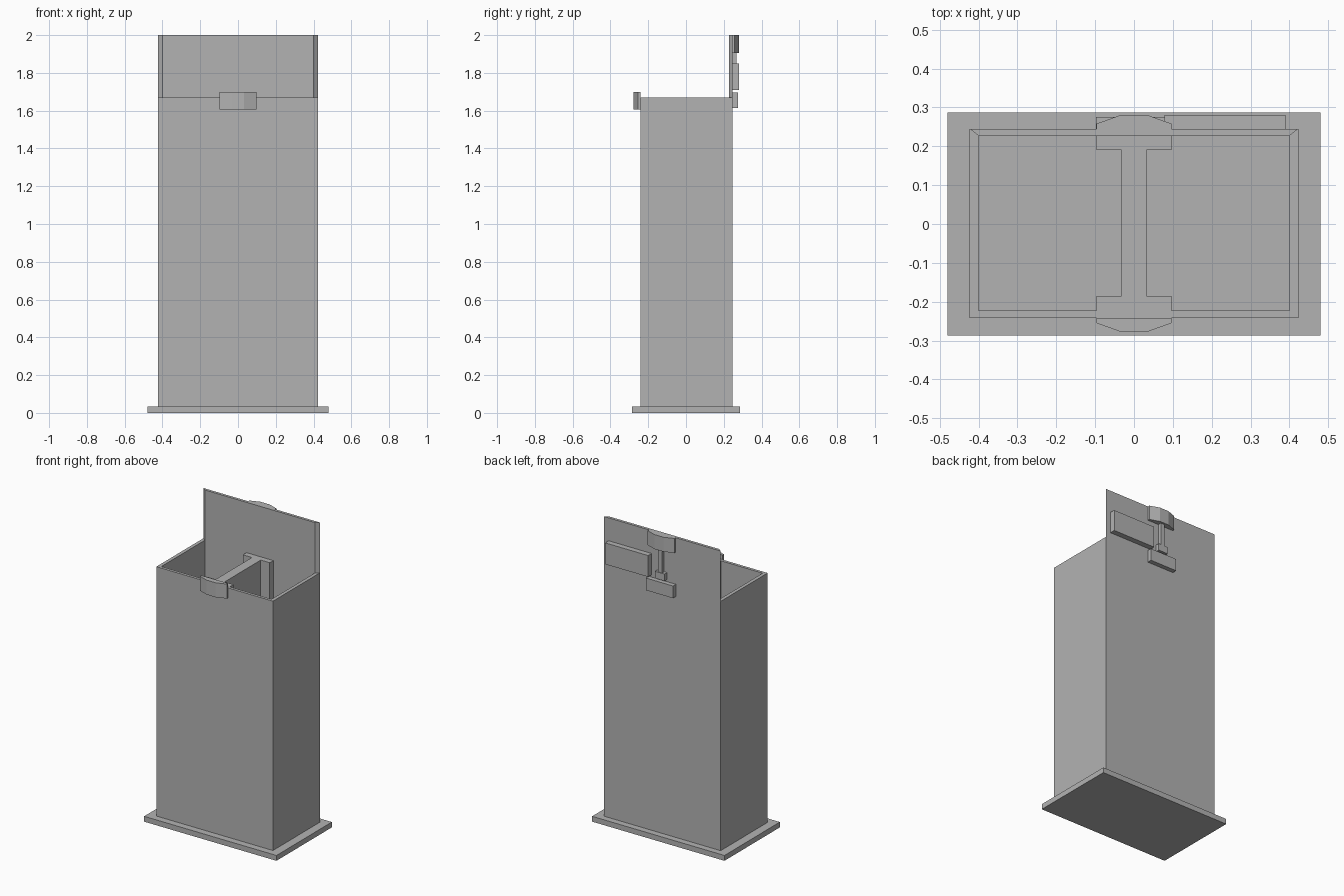
import bpy, bmesh

if "Cube" in bpy.data.objects:
    bpy.data.objects.remove(bpy.data.objects["Cube"])

grey = bpy.data.materials.new("plain grey")
grey.diffuse_color = (0.45, 0.45, 0.45, 1)
grey.use_nodes = True
grey.node_tree.nodes["Principled BSDF"].inputs["Base Color"].default_value = grey.diffuse_color


def finish(name, bm):
    bmesh.ops.recalc_face_normals(bm, faces=bm.faces)
    mesh = bpy.data.meshes.new(name)
    bm.to_mesh(mesh)
    bm.free()
    mesh.materials.append(grey)
    obj = bpy.data.objects.new(name, mesh)
    bpy.context.collection.objects.link(obj)
    return obj


def prism(name, outline, z0, z1):
    """Extrude an xy outline from z0 up to z1."""
    bm = bmesh.new()
    face = bm.faces.new([bm.verts.new((x, y, z0)) for x, y in outline])
    top = bmesh.ops.extrude_face_region(bm, geom=[face])["geom"]
    bmesh.ops.translate(bm, vec=(0, 0, z1 - z0),
                        verts=[v for v in top if isinstance(v, bmesh.types.BMVert)])
    return finish(name, bm)


def box(name, x0, x1, y0, y1, z0, z1):
    return prism(name, [(x0, y0), (x1, y0), (x1, y1), (x0, y1)], z0, z1)


BASE, RIM, TOP = 0.035, 1.67, 2.0
outer = [(-0.423, -0.242), (0.423, -0.242), (0.423, 0.245), (-0.423, 0.245)]
inner = [(-0.40, -0.223), (0.40, -0.223), (0.40, 0.227), (-0.40, 0.227)]

# Base slab
box("base", -0.48, 0.48, -0.287, 0.287, 0, BASE)

# Open body: four mitred walls, with the back one rising into a tall panel
bm = bmesh.new()
ring = lambda pts, z: [bm.verts.new((x, y, z)) for x, y in pts]
ob, ib = ring(outer, BASE), ring(inner, BASE)
ot, it = ring(outer, RIM), ring(inner, RIM)
for i in range(4):
    j = (i + 1) % 4
    bm.faces.new((ob[i], ob[j], ot[j], ot[i]))
    bm.faces.new((ib[i], ib[j], it[j], it[i]))
    bm.faces.new((ob[i], ob[j], ib[j], ib[i]))
    if i != 2:
        bm.faces.new((ot[i], ot[j], it[j], it[i]))
low = [ot[2], ot[3], it[3], it[2]]
high = [bm.verts.new((v.co.x, v.co.y, TOP)) for v in low]
for i in range(4):
    j = (i + 1) % 4
    bm.faces.new((low[i], low[j], high[j], high[i]))
bm.faces.new(high)
finish("body", bm)

# Inner divider with an I-shaped plan
half = [(0.097, -0.223), (0.097, -0.185), (0.032, -0.185),
        (0.032, 0.19), (0.097, 0.19), (0.097, 0.227)]
prism("divider", half + [(-x, y) for x, y in reversed(half)], BASE, RIM)


# Faceted clips at the front rim and the top of the back panel
def clip(name, y, side, z0, z1):
    pts = [(-0.097, 0), (-0.097, 0.013), (-0.033, 0.036),
           (0.033, 0.036), (0.097, 0.013), (0.097, 0)]
    prism(name, [(x, y + side * d) for x, d in pts], z0, z1)


clip("front_clip", -0.242, -1, 1.605, 1.70)
clip("back_clip", 0.245, 1, 1.905, TOP)

# Back fittings
box("back_catch", -0.098, 0.098, 0.245, 0.275, 1.615, 1.695)
box("back_plate", 0.078, 0.39, 0.245, 0.281, 1.71, 1.85)
box("rod", -0.015, 0.015, 0.247, 0.268, 1.75, 1.91)
box("rod_foot", -0.035, 0.035, 0.245, 0.272, 1.71, 1.755)
